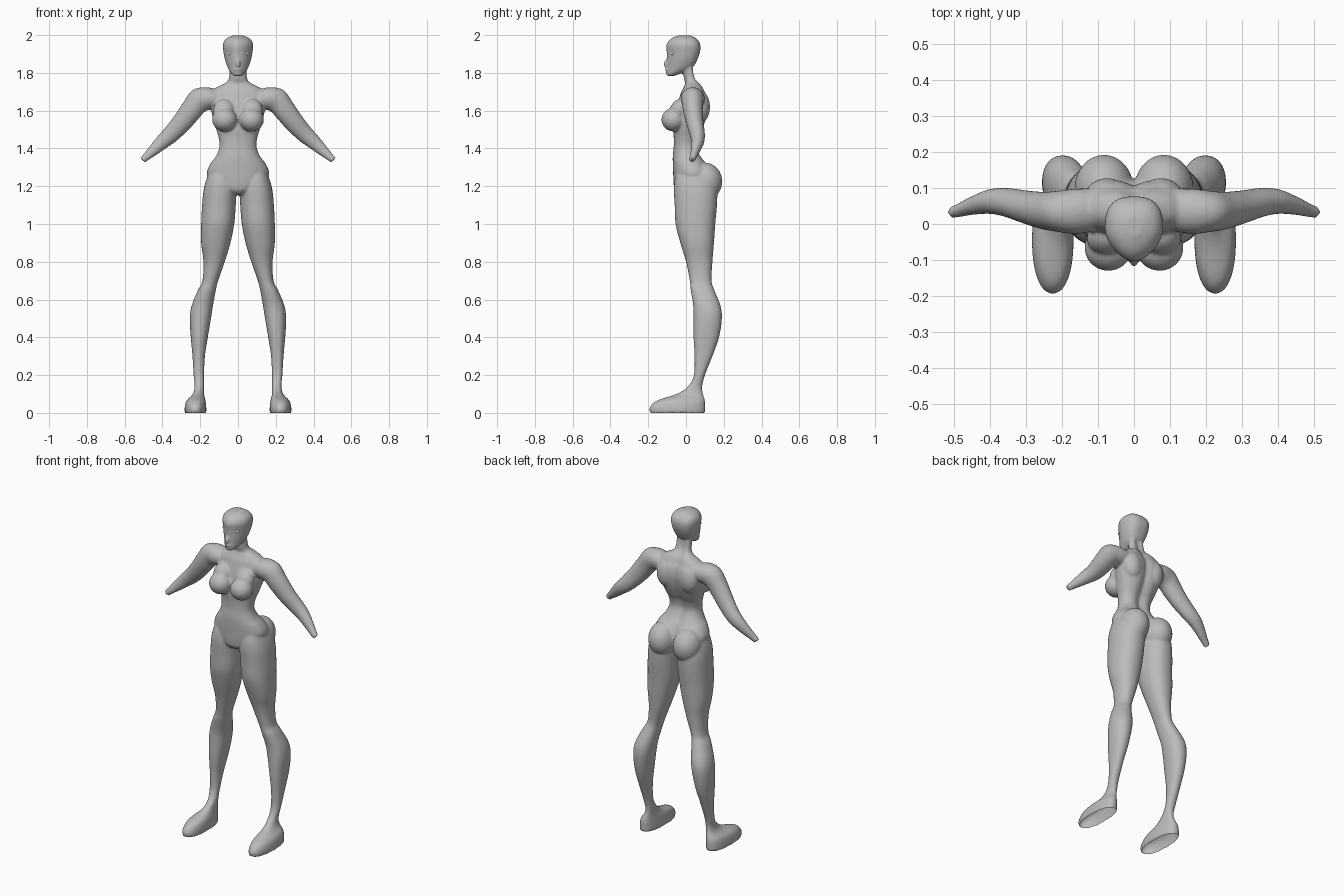
import bpy, bmesh, math
from mathutils import Vector, Matrix

if "Cube" in bpy.data.objects:
    bpy.data.objects.remove(bpy.data.objects["Cube"])


def material(name, v):
    m = bpy.data.materials.new(name)
    m.diffuse_color = (v, v, v, 1)
    m.use_nodes = True
    m.node_tree.nodes["Principled BSDF"].inputs["Base Color"].default_value = m.diffuse_color
    return m


GREY = material("clay_grey", 0.5)
PALE = material("eye_pale", 0.85)
bm = bmesh.new()
N = 40


def smooth_rows(rows, n=5):
    """Catmull-Rom interpolation of section parameters."""
    out = []
    for i in range(len(rows) - 1):
        a, b = rows[max(i - 1, 0)], rows[i]
        c, d = rows[i + 1], rows[min(i + 2, len(rows) - 1)]
        for k in range(n):
            t = k / n
            out.append([q + .5 * t * (r - p + t * (2*p - 5*q + 4*r - s + t * (3*(q - r) + s - p)))
                        for p, q, r, s in zip(a, b, c, d)])
    return out + [list(rows[-1])]


def spow(v, e):
    return math.copysign(abs(v) ** e, v)


def skin(rings):
    vs = [[bm.verts.new(p) for p in r] for r in rings]
    for a, b in zip(vs, vs[1:]):
        for i in range(N):
            bm.faces.new((a[i], a[(i + 1) % N], b[(i + 1) % N], b[i]))
    bm.faces.new(vs[0][::-1])
    bm.faces.new(vs[-1])


def upright(rows, front=2.0, back=2.0, groove=0.0, side=1):
    """Loft of sections: z, x min, x max, y front, y back."""
    rings = []
    for z, x0, x1, y0, y1 in smooth_rows(rows):
        ring = []
        for i in range(N):
            a = 2 * math.pi * i / N
            c, s = math.cos(a), math.sin(a)
            e = 2 / (front if s < 0 else back)
            x = (x0 + x1) / 2 + (x1 - x0) / 2 * spow(c, e)
            y = (y0 + y1) / 2 + (y1 - y0) / 2 * spow(s, e)
            if s > 0:
                y -= groove * math.exp(-(x / .028) ** 2)
            ring.append((side * x, y, z))
        rings.append(ring)
    skin(rings)


def blob(c, r, tilt=0):
    m = Matrix.Translation(c) @ Matrix.Rotation(tilt, 4, 'X') @ Matrix.Diagonal((*r, 1))
    bmesh.ops.create_uvsphere(bm, u_segments=32, v_segments=20, radius=1, matrix=m)


# torso and neck
torso = [(1.155, .05, -.035, .08), (1.18, .10, -.06, .12), (1.22, .145, -.066, .14),
         (1.27, .165, -.068, .135), (1.32, .146, -.07, .11), (1.36, .116, -.07, .08),
         (1.41, .098, -.065, .06), (1.46, .103, -.065, .068), (1.50, .115, -.068, .088),
         (1.56, .132, -.062, .112), (1.62, .146, -.05, .124), (1.67, .15, -.035, .118),
         (1.70, .14, -.025, .102), (1.725, .11, -.012, .09), (1.745, .07, -.004, .076),
         (1.765, .05, -.01, .06), (1.80, .046, -.015, .05), (1.85, .045, -.02, .045)]
upright([(z, -w, w, f, b) for z, w, f, b in torso], 2.2, 2.5, .018)

# head
head = [(1.783, .02, -.102, -.065), (1.80, .038, -.106, -.02), (1.83, .055, -.104, .035),
        (1.87, .069, -.102, .06), (1.91, .077, -.102, .074), (1.945, .081, -.104, .076),
        (1.97, .073, -.092, .066), (1.988, .053, -.068, .046), (1.999, .022, -.035, .02)]
upright([(z, -w, w, f, b) for z, w, f, b in head], 1.65, 2.7)
blob((0, -.104, 1.85), (.011, .014, .022), -.3)
blob((0, -.1, 1.818), (.02, .011, .008))

leg = [(1.30, .035, .14, -.04, .11), (1.24, .018, .166, -.058, .15), (1.18, .009, .182, -.064, .165),
       (1.10, .012, .19, -.06, .164), (1.0, .02, .195, -.055, .155), (.9, .04, .195, -.03, .148),
       (.8, .07, .183, 0, .14), (.7, .105, .188, .02, .135), (.65, .117, .212, .025, .15),
       (.57, .132, .245, .038, .182), (.5, .143, .255, .04, .19), (.4, .16, .25, .04, .175),
       (.3, .175, .241, .045, .14), (.2, .18, .235, .042, .1), (.14, .18, .23, .01, .086),
       (.10, .18, .24, -.05, .09), (.065, .172, .272, -.155, .1), (.03, .168, .282, -.191, .102),
       (0, .168, .282, -.191, .102)]
# arm sections: x, z, tilt, radius, y, depth radius
arm = [(.10, 1.66, 90, .05, .04, .058), (.16, 1.665, 80, .06, .035, .063),
       (.21, 1.65, 62, .066, .035, .057), (.25, 1.60, 50, .06, .037, .052),
       (.30, 1.535, 45, .053, .047, .046), (.355, 1.475, 48, .046, .06, .04),
       (.40, 1.435, 48, .039, .062, .034), (.45, 1.388, 45, .029, .05, .025),
       (.485, 1.356, 45, .021, .038, .019), (.505, 1.338, 45, .018, .033, .016)]
for s in (-1, 1):
    upright(leg, 2.2, 2.2, side=s)
    rings = []
    for x, z, t, r, y, d in smooth_rows(arm):
        t = math.radians(t)
        ring = []
        for i in range(N):
            a = 2 * math.pi * i / N
            u = r * math.cos(a)
            ring.append((s * (x + u * math.cos(t)), y + d * math.sin(a), z + u * math.sin(t)))
        rings.append(ring)
    skin(rings)
    blob((s * .083, .098, 1.225), (.082, .094, .1))            # hip rear
    blob((s * .071, -.066, 1.552), (.066, .064, .062))         # chest
    blob((s * .075, -.04, 1.60), (.056, .046, .065), -.35)     # upper chest slope
    blob((s * .075, .075, 1.62), (.062, .052, .085))           # shoulder blade

# one continuous skin
bmesh.ops.recalc_face_normals(bm, faces=bm.faces)
mesh = bpy.data.meshes.new("parts")
bm.to_mesh(mesh)
bm.free()
tmp = bpy.data.objects.new("parts", mesh)
bpy.context.collection.objects.link(tmp)
rm = tmp.modifiers.new("remesh", 'REMESH')
rm.mode = 'VOXEL'
rm.voxel_size = .006
sm = tmp.modifiers.new("smooth", 'SMOOTH')
sm.factor = .5
sm.iterations = 6
dg = bpy.context.evaluated_depsgraph_get()
body_mesh = bpy.data.meshes.new_from_object(tmp.evaluated_get(dg))
bpy.data.objects.remove(tmp)
body_mesh.name = "body"

# open soles
bm = bmesh.new()
bm.from_mesh(body_mesh)
sole = [f for f in bm.faces if f.calc_center_median().z < .012 and f.normal.z < -.8]
bmesh.ops.delete(bm, geom=sole, context='FACES')
for v in bm.verts:
    if v.is_boundary:
        v.co.z = 0
for f in bm.faces:
    f.smooth = True
bm.to_mesh(body_mesh)
bm.free()
body_mesh.materials.clear()
body_mesh.materials.append(GREY)
body = bpy.data.objects.new("body", body_mesh)
bpy.context.collection.objects.link(body)

# eyes
for s, n in ((-1, "left_eye"), (1, "right_eye")):
    bpy.ops.mesh.primitive_uv_sphere_add(segments=20, ring_count=12, radius=1,
                                         location=(s * .042, -.07, 1.903))
    o = bpy.context.object
    o.name = n
    o.scale = (.014, .011, .009)
    o.rotation_euler = (0, 0, s * .5)
    o.data.materials.append(PALE)
    bpy.ops.object.shade_smooth()
